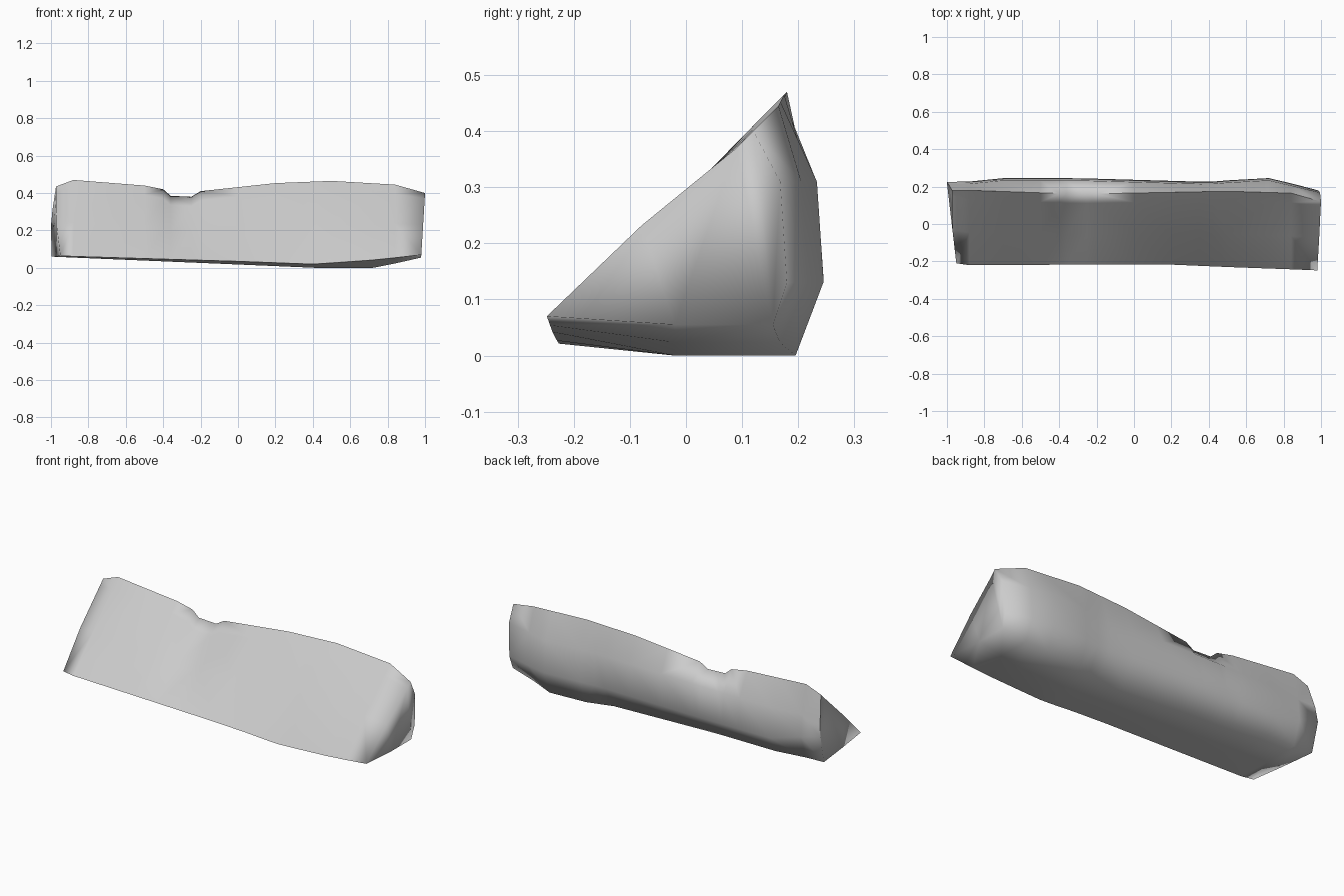
import bpy
import bmesh
import math

default = bpy.data.objects.get("Cube")
if default:
    bpy.data.objects.remove(default, do_unlink=True)

# One stone colour for the whole rock
stone = bpy.data.materials.new("stone_grey")
stone.use_nodes = True
colour = (0.6, 0.6, 0.6, 1)
stone.diffuse_color = colour
stone.node_tree.nodes["Principled BSDF"].inputs["Base Color"].default_value = colour

# Outlines along the length, as (x, value)
crest_height = [(-1, .435), (-.88, .47), (-.5, .44), (-.4, .42), (-.36, .385), (-.25, .38),
                (-.2, .41), (.2, .453), (.5, .465), (.84, .445), (1, .4)]
crest_depth = [(-1, .18), (-.88, .18), (-.3, .16), (.5, .175), (.84, .165), (1, .12)]
back_depth = [(-1, .225), (-.82, .228), (-.7, .245), (-.3, .245), (.4, .225), (.7, .25), (1, .18)]
widest_height = [(-1, .22), (-.7, .14), (1, .13)]
heel_inset = [(-1, .04), (-.7, .05), (-.3, .08), (.35, .08), (.5, .05), (.84, .05), (1, .025)]
front_depth = [(-1, -.21), (-.9, -.22), (.15, -.215), (.5, -.23), (1, -.248)]
front_height = [(-1, .065), (0, .035), (.4, .02), (.7, .04), (1, .07)]
sole_height = [(-1, .06), (0, .018), (.42, 0), (.72, 0), (1, .055)]


def along(outline, x):
    """Read an outline at x by straight interpolation."""
    for (xa, va), (xb, vb) in zip(outline, outline[1:]):
        if x <= xb:
            return va + (vb - va) * (x - xa) / (xb - xa)
    return outline[-1][1]


def section(x):
    """Wedge cross-section, from the front edge over the crest to the sole."""
    crest_y, crest_z = along(crest_depth, x), along(crest_height, x)
    back, sole = along(back_depth, x), along(sole_height, x)
    front_y, front_z = along(front_depth, x), along(front_height, x)
    drop = .05 if abs(x) < .95 else .03
    shoulder_y, shoulder_z = crest_y - drop, crest_z - drop
    bulge = .006 * (1 + x)
    return [
        (front_y, front_z),
        ((front_y + shoulder_y) / 2, (front_z + shoulder_z) / 2 + bulge),
        (shoulder_y, shoulder_z),
        (crest_y, crest_z),
        (back - .012, .31),
        (back, along(widest_height, x)),
        (back - along(heel_inset, x), sole),
        (-.02, sole),
    ]


def end_slant(x, y, z):
    """Tilt the two end faces so they are not square."""
    if x <= -1:
        return x + .05 * (.22 - y) / .43 + max(0, z - .25) * .12
    if x >= 1:
        return x - .02 * (.4 - z) / .33
    return x


# Loft the sections into one closed shell
bm = bmesh.new()
stations = [-1, -.88, -.7, -.5, -.4, -.36, -.25, -.2, 0, .2, .35, .42, .5, .72, .84, 1]
rings = []
for x in stations:
    rings.append([bm.verts.new((end_slant(x, y, z), y, z)) for y, z in section(x)])
for ring, following in zip(rings, rings[1:]):
    count = len(ring)
    for i in range(count):
        j = (i + 1) % count
        bm.faces.new((ring[i], ring[j], following[j], following[i]))
bm.faces.new(rings[0])
bm.faces.new(list(reversed(rings[-1])))
bmesh.ops.triangulate(bm, faces=bm.faces[:])
bmesh.ops.recalc_face_normals(bm, faces=bm.faces[:])

mesh = bpy.data.meshes.new("long_rock")
bm.to_mesh(mesh)
bm.free()
mesh.materials.append(stone)
rock = bpy.data.objects.new("long_rock", mesh)
bpy.context.collection.objects.link(rock)

# Soft ends and ridge, with only the front bottom edge kept sharp
bpy.context.view_layer.objects.active = rock
rock.select_set(True)
bpy.ops.object.shade_smooth_by_angle(angle=math.radians(105))
